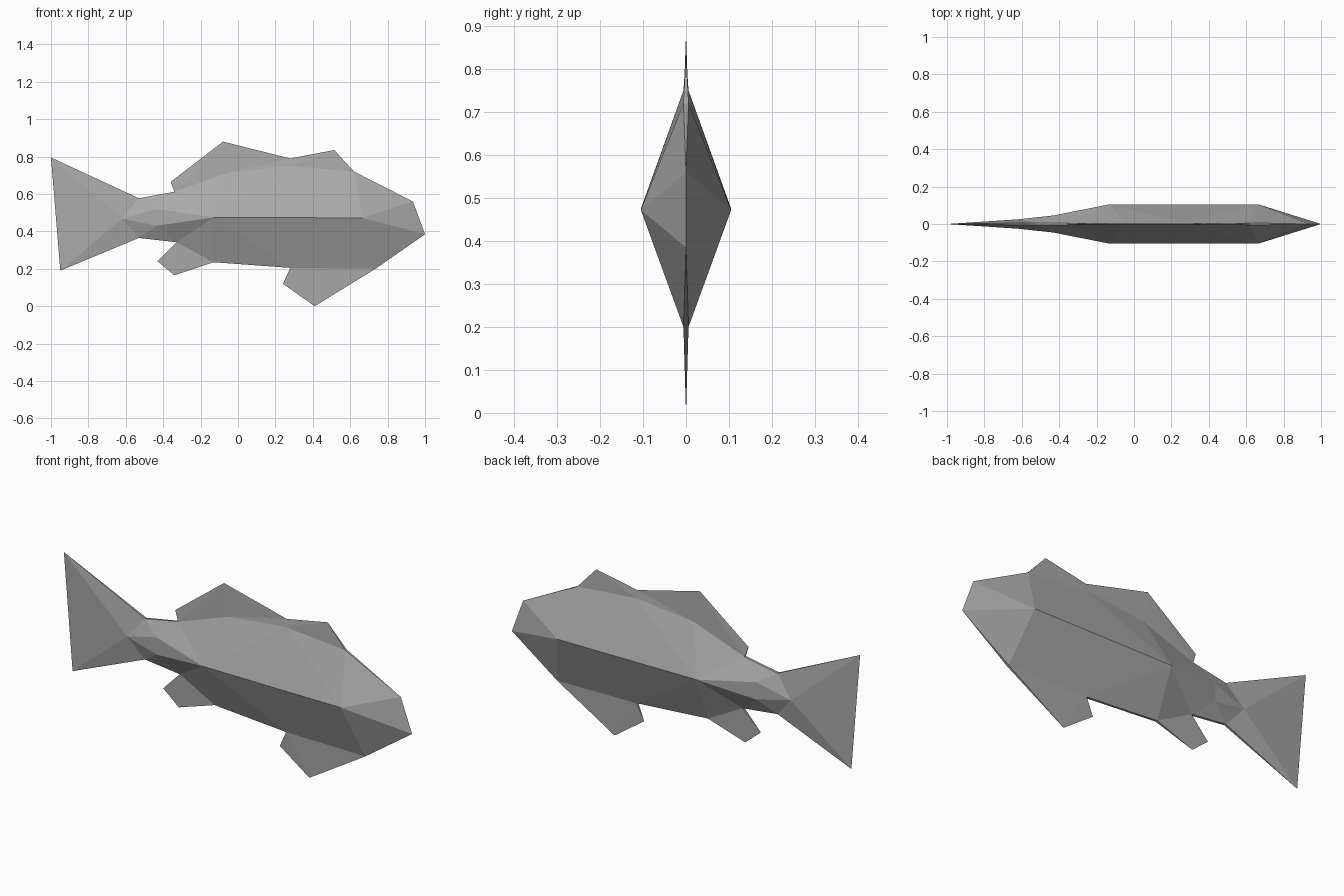
import bpy
import bmesh

cube = bpy.data.objects.get("Cube")
if cube:
    bpy.data.objects.remove(cube, do_unlink=True)

# One plain grey for the whole fish
grey = bpy.data.materials.new("grey")
grey.use_nodes = True
colour = (0.4, 0.4, 0.4, 1)
grey.diffuse_color = colour
bsdf = next(n for n in grey.node_tree.nodes if n.type == 'BSDF_PRINCIPLED')
bsdf.inputs["Base Color"].default_value = colour
bsdf.inputs["Roughness"].default_value = 0.8

E = 0.006  # half thickness along the crest, belly and fin roots

# Named points on the front half (x, half width, z)
P = {
    "nose": (1.0, 0, 0.385), "brow": (0.935, 0, 0.56),
    # crest, from head to tail
    "t1": (0.62, E, 0.72), "t2": (0.28, E, 0.75),
    "t3": (-0.05, E, 0.715), "t4": (-0.34, E, 0.612), "t5": (-0.53, E, 0.577),
    # belly, from head to tail
    "b1": (0.735, E, 0.20), "b2": (0.28, E, 0.205),
    "b3": (-0.13, E, 0.235), "b4": (-0.33, E, 0.342), "b5": (-0.53, E, 0.365),
    # flank ridge and tail root
    "r1": (0.665, 0.105, 0.472), "r2": (-0.13, 0.105, 0.475),
    "ra": (-0.435, 0.045, 0.52), "rb": (-0.435, 0.045, 0.43),
    "rc": (-0.62, 0.025, 0.468),
    # sharp outer edges of the fins
    "tail_hi": (-1.0, 0, 0.795), "tail_lo": (-0.95, 0, 0.19),
    "d1": (-0.36, 0, 0.665), "d2": (-0.08, 0, 0.88),
    "d3": (0.28, 0, 0.79), "d4": (0.515, 0, 0.835),
    "p1": (0.24, 0, 0.12), "p2": (0.41, 0, 0.0),
    "a1": (-0.34, 0, 0.165), "a2": (-0.43, 0, 0.24),
}


def mirrored_part(name, faces):
    """Build one half from named points, mirror it, and close the thin rim."""
    bm = bmesh.new()
    half, twin = {}, {}
    for key in sorted({k for f in faces for k in f.split()}):
        x, y, z = P[key]
        v = half[key] = bm.verts.new((x, -y, z))
        twin[v] = bm.verts.new((x, y, z)) if y else v
    for f in faces:
        bm.faces.new([half[k] for k in f.split()])
    originals = list(bm.faces)
    rim = [tuple(e.verts) for e in bm.edges if e.is_boundary]
    for f in originals:
        bm.faces.new([twin[v] for v in reversed(f.verts)])
    for a, b in rim:
        loop = list(dict.fromkeys((a, b, twin[b], twin[a])))
        if len(loop) > 2:
            bm.faces.new(loop)
    bmesh.ops.recalc_face_normals(bm, faces=bm.faces)
    mesh = bpy.data.meshes.new(name)
    bm.to_mesh(mesh)
    bm.free()
    mesh.materials.append(grey)
    ob = bpy.data.objects.new(name, mesh)
    bpy.context.collection.objects.link(ob)
    return ob


# Body: head, flanks and tapering tail root
mirrored_part("body", [
    "r1 nose brow", "r1 brow t1", "r1 b1 nose",
    "r1 t1 t2", "r1 t2 r2", "r2 t2 t3",
    "r1 r2 b2", "r1 b2 b1", "r2 b3 b2",
    "r2 t3 t4", "r2 t4 ra", "r2 ra rb", "r2 rb b4", "r2 b4 b3",
    "ra t4 t5", "ra t5 rc", "ra rc rb", "rb rc b5", "rb b5 b4",
])

# Tail fin
mirrored_part("tail_fin", ["rc t5 tail_hi", "rc tail_hi tail_lo", "rc tail_lo b5"])

# Dorsal fin along the crest
mirrored_part("dorsal_fin", [
    "t4 t3 d2", "t4 d2 d1", "t3 t2 d3", "t3 d3 d2", "t2 t1 d4", "t2 d4 d3",
])

# Lower fins
mirrored_part("pelvic_fin", ["b1 b2 p2", "b2 p1 p2"])
mirrored_part("anal_fin", ["b3 b4 a1", "b4 a2 a1"])
